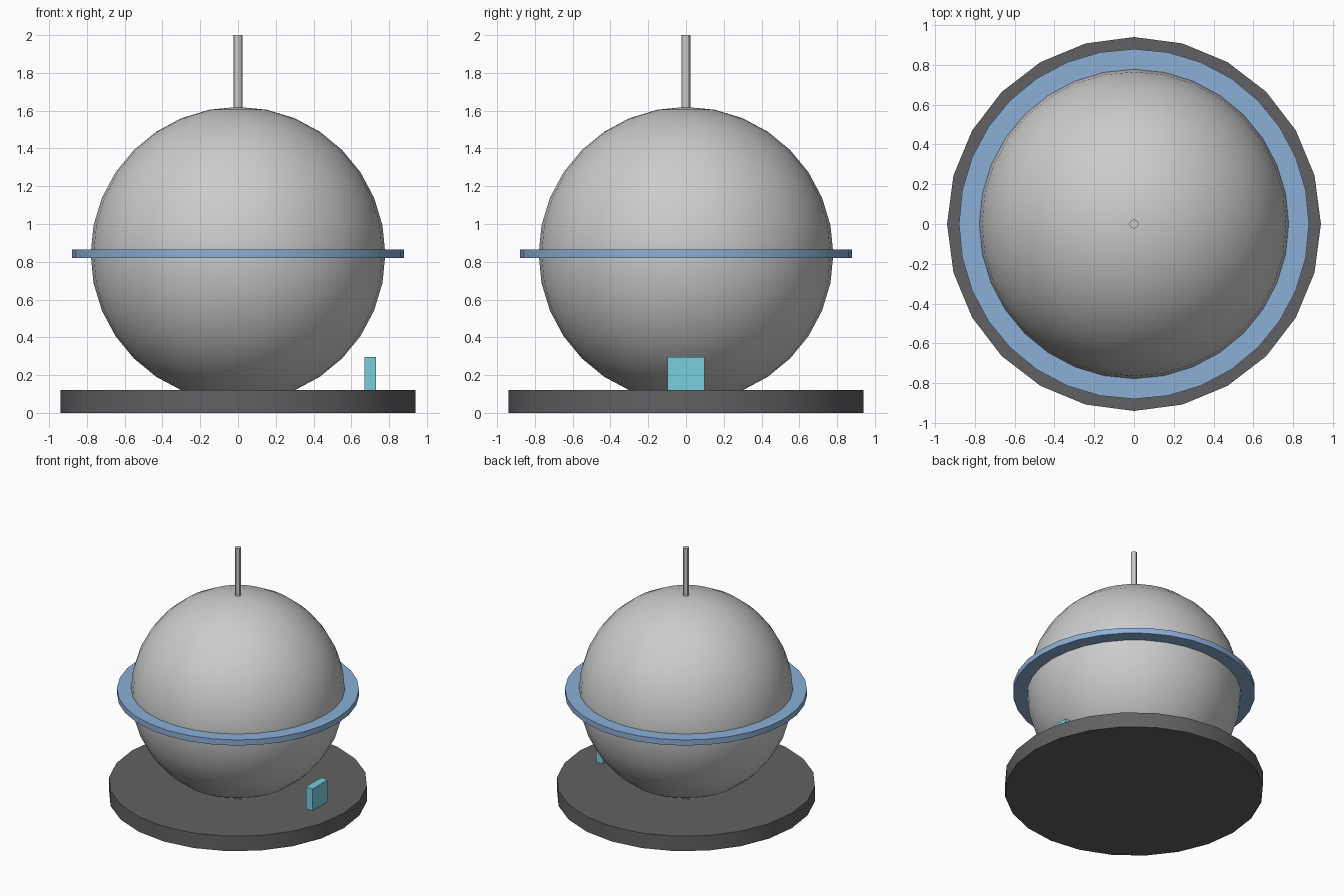
import bpy
from math import radians

if "Cube" in bpy.data.objects:
    bpy.data.objects.remove(bpy.data.objects["Cube"])


def finish(obj, name, color=None):
    obj.name = name
    bpy.ops.object.shade_smooth_by_angle(angle=radians(30))
    if color:
        mat = bpy.data.materials.new(name + "_material")
        mat.diffuse_color = (*color, 1)
        mat.use_nodes = True
        mat.node_tree.nodes["Principled BSDF"].inputs["Base Color"].default_value = mat.diffuse_color
        obj.data.materials.append(mat)
    return obj


def disc(name, radius, z0, z1, sides, color=None):
    bpy.ops.mesh.primitive_cylinder_add(vertices=sides, radius=radius, depth=z1 - z0,
                                        location=(0, 0, (z0 + z1) / 2))
    return finish(bpy.context.object, name, color)


# Round base plate
disc("base", 0.94, 0, 0.12, 24, (0.12, 0.12, 0.125))

# Main sphere, sunk slightly into the base
bpy.ops.mesh.primitive_uv_sphere_add(segments=32, ring_count=16, radius=0.78,
                                     location=(0, 0, 0.84))
finish(bpy.context.object, "sphere")

# Thin band around the equator
disc("equator_ring", 0.88, 0.82, 0.865, 32, (0.26, 0.43, 0.68))

# Antenna on top
disc("antenna", 0.023, 1.6, 2.0, 12)

# Small upright panel on the right of the base
bpy.ops.mesh.primitive_cube_add(size=1, location=(0.70, 0, 0.205))
panel = bpy.context.object
panel.scale = (0.06, 0.195, 0.18)
bpy.ops.object.transform_apply(location=False, rotation=False, scale=True)
finish(panel, "panel", (0.18, 0.62, 0.74))
